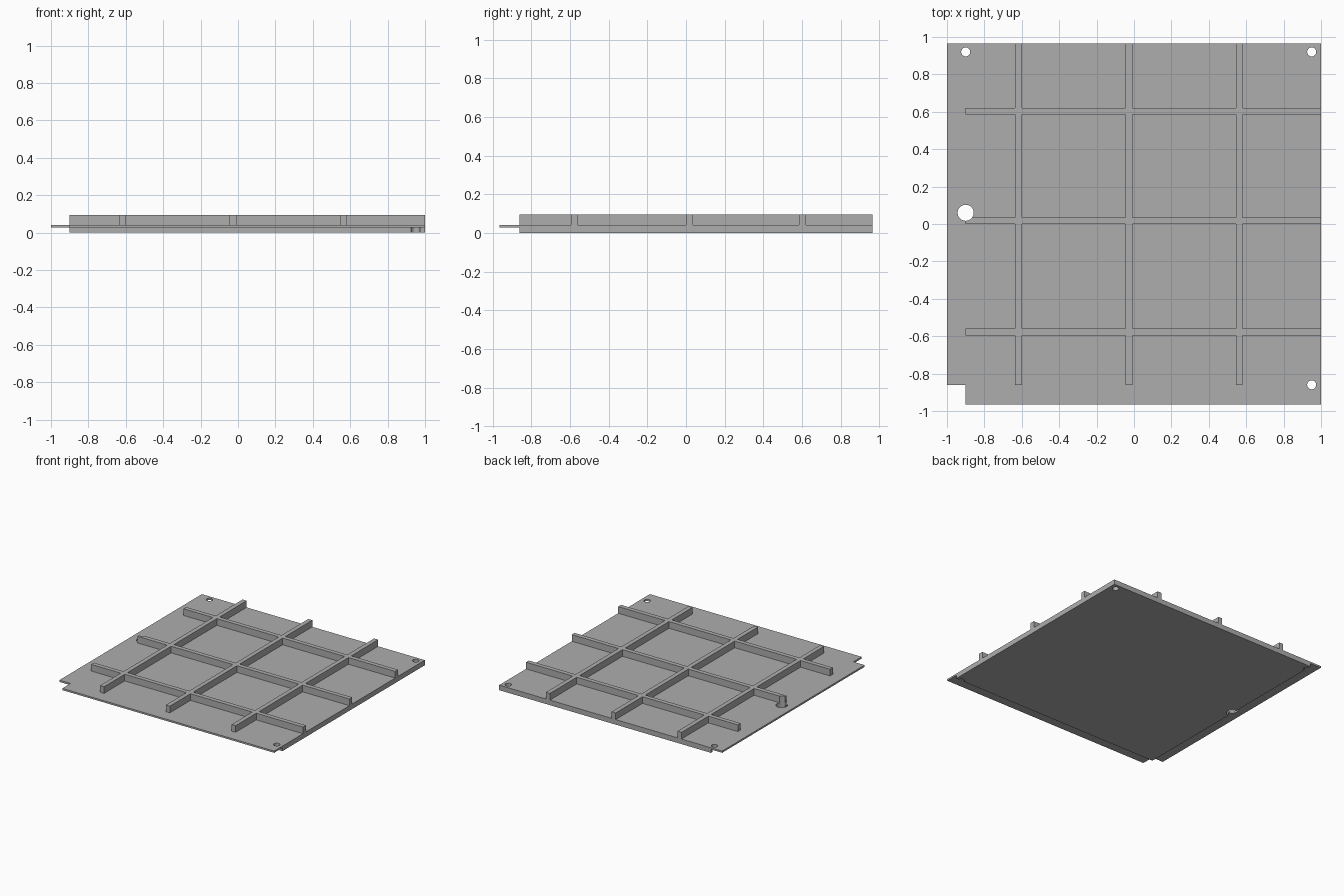
import bpy
import bmesh

cube = bpy.data.objects.get("Cube")
if cube:
    bpy.data.objects.remove(cube, do_unlink=True)

grey = bpy.data.materials.new("plain grey")
grey.use_nodes = True
colour = (0.42, 0.42, 0.42, 1)
grey.diffuse_color = colour
grey.node_tree.nodes["Principled BSDF"].inputs["Base Color"].default_value = colour

LEFT, RIGHT, FRONT, BACK = -1.0, 1.0, -0.965, 0.965
INNER_X, INNER_Y = -0.9, -0.86          # step of the lower layer
SKIN_LOW, SKIN_TOP, RIB_TOP = 0.027, 0.041, 0.095
RIB_W = 0.036


def prism(name, outline, z0, z1):
    """Extrude a flat outline from z0 up to z1."""
    bm = bmesh.new()
    face = bm.faces.new([bm.verts.new((x, y, z0)) for x, y in outline])
    top = bmesh.ops.extrude_face_region(bm, geom=[face])["geom"]
    bmesh.ops.translate(bm, vec=(0, 0, z1 - z0),
                        verts=[v for v in top if isinstance(v, bmesh.types.BMVert)])
    bmesh.ops.recalc_face_normals(bm, faces=bm.faces)
    mesh = bpy.data.meshes.new(name)
    bm.to_mesh(mesh)
    bm.free()
    mesh.materials.append(grey)
    obj = bpy.data.objects.new(name, mesh)
    bpy.context.collection.objects.link(obj)
    return obj


def box(name, x0, x1, y0, y1, z0, z1):
    return prism(name, [(x0, y0), (x1, y0), (x1, y1), (x0, y1)], z0, z1)


def combine(target, tool, operation):
    """Apply a boolean and discard the tool."""
    mod = target.modifiers.new(operation, "BOOLEAN")
    mod.operation, mod.object, mod.solver = operation, tool, "EXACT"
    bpy.context.view_layer.objects.active = target
    bpy.ops.object.modifier_apply(modifier=mod.name)
    bpy.data.objects.remove(tool, do_unlink=True)


# Upper skin with a notched corner
panel = prism("ribbed_panel", [
    (INNER_X, FRONT), (RIGHT, FRONT), (RIGHT, BACK),
    (LEFT, BACK), (LEFT, INNER_Y), (INNER_X, INNER_Y)], SKIN_LOW, SKIN_TOP)

# Lower layer, stepped in at the front and on one side
combine(panel, box("lower_layer", INNER_X, RIGHT, INNER_Y, BACK, 0, SKIN_LOW + 0.005), "UNION")

# Crossing ribs
for x in (-0.617, -0.027, 0.563):
    combine(panel, box("long_rib", x - RIB_W / 2, x + RIB_W / 2,
                       INNER_Y, BACK, SKIN_LOW + 0.005, RIB_TOP), "UNION")
for y in (-0.578, 0.017, 0.603):
    combine(panel, box("cross_rib", INNER_X, RIGHT, y - RIB_W / 2, y + RIB_W / 2,
                       SKIN_LOW + 0.005, RIB_TOP), "UNION")

# Corner fixing holes and the larger hole that bites into a rib end
for x, y, radius in ((-0.9, 0.92, 0.024), (0.95, 0.92, 0.024),
                     (0.95, -0.86, 0.024), (-0.9, 0.06, 0.043)):
    bpy.ops.mesh.primitive_cylinder_add(vertices=40, radius=radius, depth=0.4, location=(x, y, 0))
    cutter = bpy.context.object
    cutter.hide_render = True
    cutter.data.materials.append(grey)
    combine(panel, cutter, "DIFFERENCE")

# Smooth hole walls, crisp edges elsewhere
bpy.ops.object.select_all(action="DESELECT")
panel.select_set(True)
bpy.context.view_layer.objects.active = panel
bpy.ops.object.shade_smooth_by_angle(angle=0.5)
